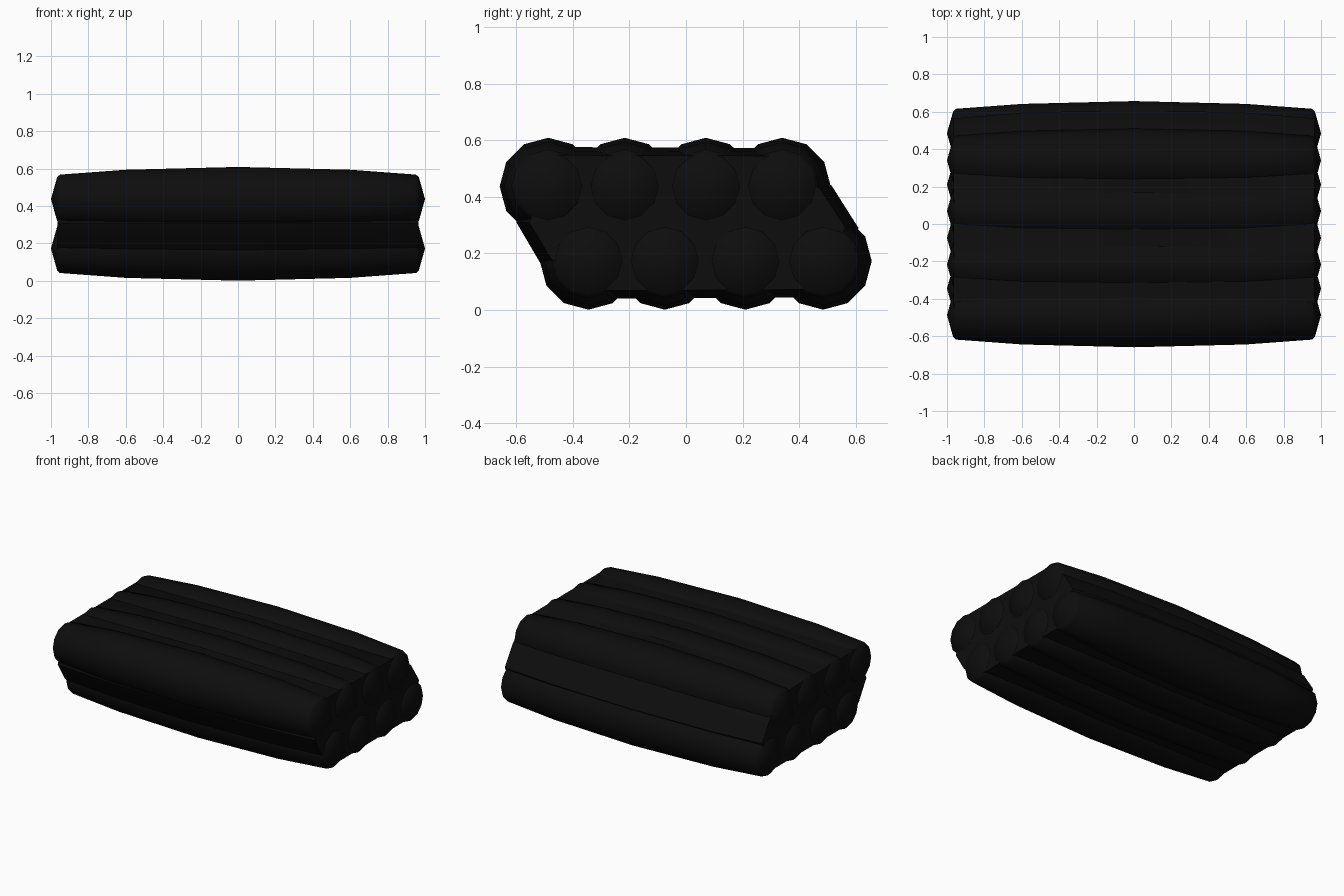
import bpy, bmesh, math

if "Cube" in bpy.data.objects:
    bpy.data.objects.remove(bpy.data.objects["Cube"])

black = bpy.data.materials.new("soft black")
black.diffuse_color = (0.004, 0.004, 0.004, 1)
black.use_nodes = True
black.node_tree.nodes["Principled BSDF"].inputs["Base Color"].default_value = black.diffuse_color


def loft(name, rings, tips=None):
    """Skin a list of rings (lists of points); close ends with a tip point or a flat cap."""
    bm = bmesh.new()
    vs = [[bm.verts.new(p) for p in r] for r in rings]
    n = len(vs[0])
    for a, b in zip(vs, vs[1:]):
        for i in range(n):
            bm.faces.new((a[i], a[(i + 1) % n], b[(i + 1) % n], b[i]))
    for k, end in enumerate((vs[0], vs[-1])):
        if tips:
            t = bm.verts.new(tips[k])
            for i in range(n):
                bm.faces.new((end[i], end[(i + 1) % n], t))
        else:
            bm.faces.new(end)
    bmesh.ops.recalc_face_normals(bm, faces=bm.faces)
    me = bpy.data.meshes.new(name)
    bm.to_mesh(me)
    bm.free()
    me.materials.append(black)
    ob = bpy.data.objects.new(name, me)
    bpy.context.collection.objects.link(ob)
    bpy.context.view_layer.objects.active = ob
    ob.select_set(True)
    return ob


# bulging rolls with shallow pointed ends, two staggered rows
half = [(0.0, 0.172), (0.6, 0.157), (0.952, 0.131), (0.967, 0.117)]
stations = [(-x, r) for x, r in half[:0:-1]] + half


def roll(name, cy, cz):
    rings = [[(x, cy + r * math.cos(i * math.pi / 6), cz + r * math.sin(i * math.pi / 6))
              for i in range(12)] for x, r in stations]
    loft(name, rings, [(-1, cy, cz), (1, cy, cz)])


for i, y in enumerate((-0.487, -0.217, 0.07, 0.34)):
    roll(f"top_roll_{i + 1}", y, 0.437)
for i, y in enumerate((-0.345, -0.075, 0.21, 0.485)):
    roll(f"bottom_roll_{i + 1}", y, 0.173)

# filler body joining the rolls, tapering the same way
section = [(-0.345, 0.04), (0.485, 0.045), (0.61, 0.29), (0.515, 0.44), (0.36, 0.573),
           (-0.487, 0.576), (-0.6, 0.31), (-0.515, 0.165)]
taper = [(-0.965, 0.925, 0.895), (-0.6, 0.975, 0.95), (0, 1, 1),
         (0.6, 0.975, 0.95), (0.965, 0.925, 0.895)]
loft("filler_body", [[(x, y * sy, 0.305 + (z - 0.305) * sz) for y, z in section]
                     for x, sy, sz in taper])

bpy.ops.object.shade_smooth_by_angle(angle=math.radians(40))
